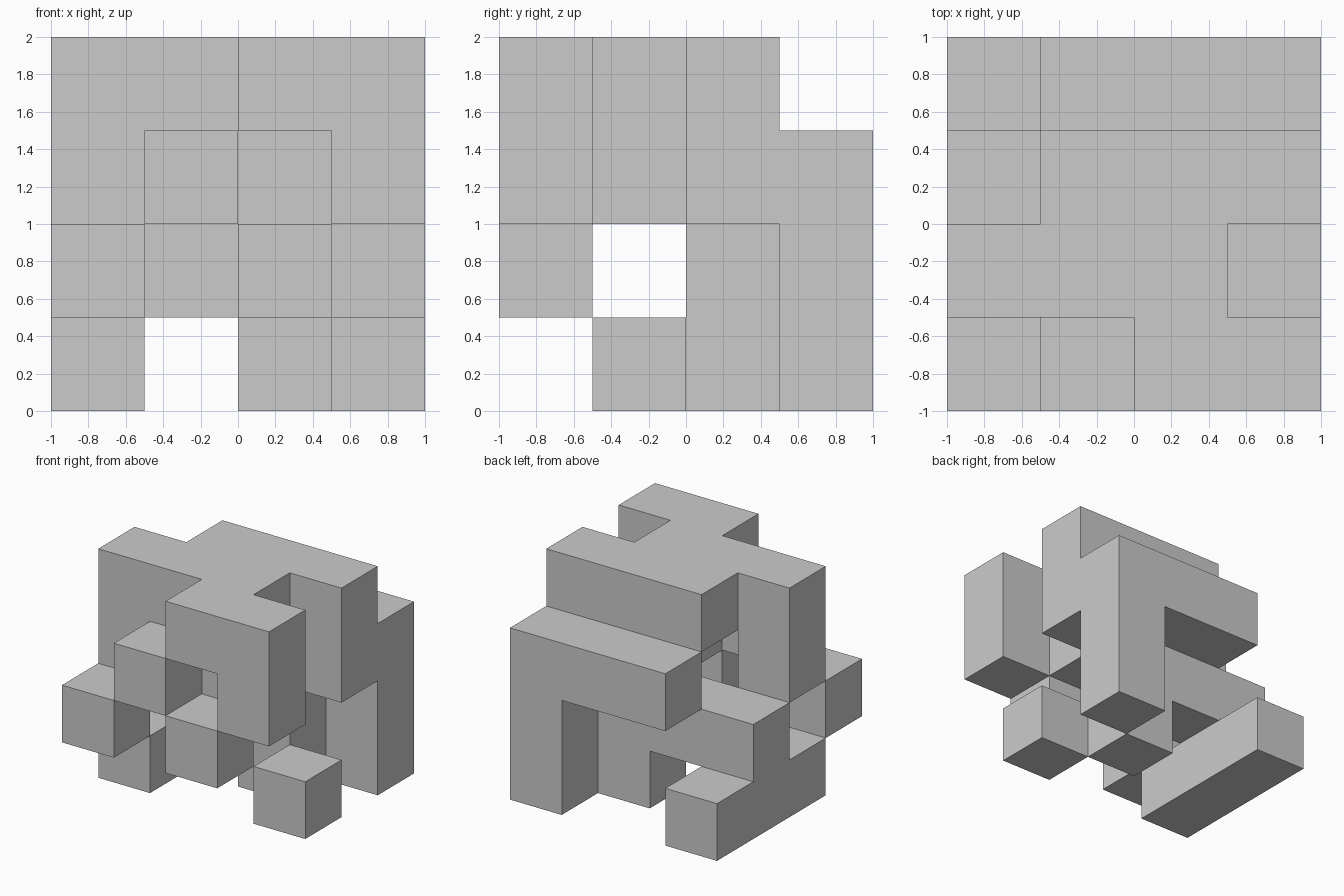
import bpy, bmesh, math
from mathutils import Vector

if "Cube" in bpy.data.objects:
    bpy.data.objects.remove(bpy.data.objects["Cube"])

# Block plan: layers bottom to top, rows front to back, characters left to right
LAYERS = [
    ["....", "#..#", "#.#.", "#..#"],
    ["#.#.", "....", "###.", "...#"],
    [".#.#", "#.#.", "..##", ".###"],
    ["..##", "###.", ".###", "...."],
]
CELL = 0.5

filled = {(x, y, z)
          for z, rows in enumerate(LAYERS)
          for y, row in enumerate(rows)
          for x, c in enumerate(row) if c == "#"}

bm = bmesh.new()
corners = {}


def corner(p):
    """Shared vertex at a grid corner."""
    key = tuple(round(c) for c in p)
    if key not in corners:
        corners[key] = bm.verts.new(((key[0] - 2) * CELL, (key[1] - 2) * CELL, key[2] * CELL))
    return corners[key]


# Outer skin: one square wherever a filled cell meets an empty one
for cell in sorted(filled):
    centre = Vector(cell) + Vector((0.5, 0.5, 0.5))
    for axis in range(3):
        for sign in (1, -1):
            n = Vector((0, 0, 0))
            n[axis] = sign
            if tuple(int(c + d) for c, d in zip(cell, n)) in filled:
                continue
            u = Vector((0, 0, 0))
            u[(axis + 1) % 3] = 0.5
            v = n.cross(u)
            mid = centre + n * 0.5
            bm.faces.new([corner(mid + a * u + b * v)
                          for a, b in ((-1, -1), (1, -1), (1, 1), (-1, 1))])

# Merge coplanar squares into clean flat faces
bmesh.ops.dissolve_limit(bm, angle_limit=math.radians(1), verts=bm.verts[:], edges=bm.edges[:])

mesh = bpy.data.meshes.new("block_sculpture")
bm.to_mesh(mesh)
bm.free()
bpy.context.collection.objects.link(bpy.data.objects.new("block_sculpture", mesh))
